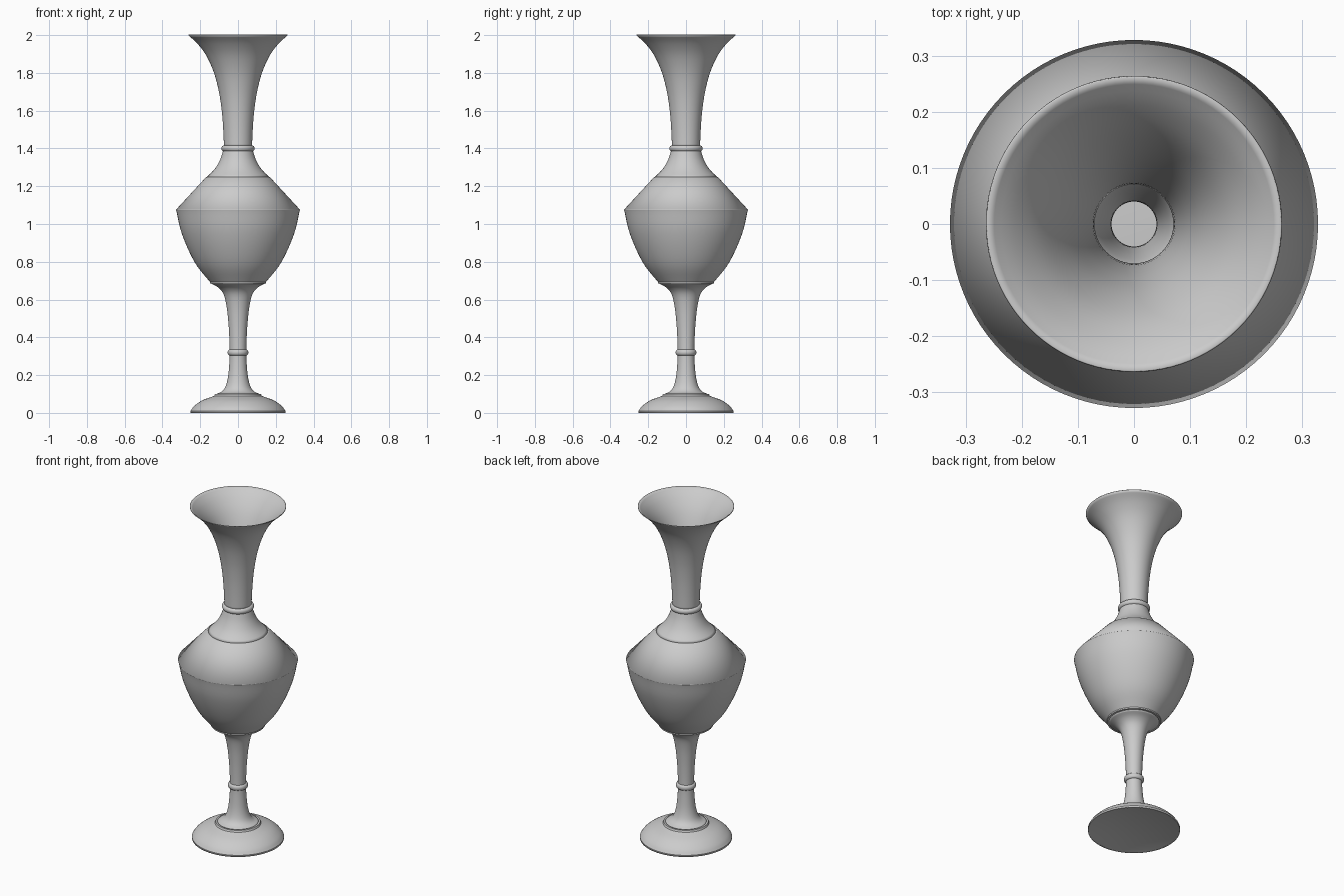
import bpy
import bmesh
import math
from mathutils import Matrix, Vector

STEPS = 96
WALL = 0.004

cube = bpy.data.objects.get("Cube")
if cube:
    bpy.data.objects.remove(cube, do_unlink=True)

# One plain grey for the whole vase
grey = bpy.data.materials.new("plain grey")
grey.use_nodes = True
colour = (0.6, 0.6, 0.6, 1)
grey.diffuse_color = colour
grey.node_tree.nodes["Principled BSDF"].inputs["Base Color"].default_value = colour


def smooth_curve(points, cuts=4):
    """Pass a smooth curve through the (radius, height) points."""
    pts = [Vector(p) for p in points]
    padded = [2 * pts[0] - pts[1]] + pts + [2 * pts[-1] - pts[-2]]
    result = []
    for a, b, c, d in zip(padded, padded[1:], padded[2:], padded[3:]):
        for i in range(cuts):
            t = i / cuts
            result.append(b + (c - a) * t / 2
                          + (a - 2.5 * b + 2 * c - d / 2) * t ** 2
                          + (1.5 * (b - c) + (d - a) / 2) * t ** 3)
    return result + [pts[-1]]


def lathe(name, profile, wall=0):
    """Turn a profile listed from bottom to top around the z axis."""
    bm = bmesh.new()
    verts = [bm.verts.new((r, 0, z)) for r, z in profile]
    edges = [bm.edges.new(pair) for pair in zip(verts, verts[1:])]
    bmesh.ops.spin(bm, geom=verts + edges, cent=(0, 0, 0), axis=(0, 0, 1),
                   angle=math.tau, steps=STEPS, use_duplicate=False)
    bmesh.ops.remove_doubles(bm, verts=bm.verts, dist=0.00005)
    # Keep every normal pointing out of the turned surface
    bm.normal_update()
    lean = sum(f.normal.dot(Vector((f.calc_center_median().x,
                                    f.calc_center_median().y, 0)))
               for f in bm.faces)
    if lean < 0:
        bmesh.ops.reverse_faces(bm, faces=bm.faces)
    mesh = bpy.data.meshes.new(name)
    bm.to_mesh(mesh)
    bm.free()
    obj = bpy.data.objects.new(name, mesh)
    bpy.context.collection.objects.link(obj)
    mesh.materials.append(grey)
    if wall:
        shell = obj.modifiers.new("wall", "SOLIDIFY")
        shell.thickness = wall
        shell.offset = -1
    bpy.ops.object.select_all(action="DESELECT")
    obj.select_set(True)
    bpy.context.view_layer.objects.active = obj
    bpy.ops.object.shade_smooth_by_angle(angle=math.radians(30))
    return obj


def bead(name, radius, height, half_width, half_height):
    """A rounded ring around the stem or neck."""
    arc = [math.pi * (i / 10 - 0.5) for i in range(11)]
    lathe(name, [(radius + half_width * math.cos(a),
                  height + half_height * math.sin(a)) for a in arc])


# Foot: domed plate with a small step on top
dome = smooth_curve([(0.252, 0.01), (0.232, 0.036), (0.19, 0.066), (0.126, 0.09)])
lathe("foot", [(0.252, 0)] + dome + [(0.122, 0.1), (0.112, 0.101)], WALL)

# Slightly hollow underside closing the foot
lathe("foot_underside", [(0, 0.025), (0.13, 0.025), (0.24, 0.002), (0.252, 0)])

# Stem: flares into the foot below and the bowl above
lathe("stem", smooth_curve([
    (0.112, 0.101), (0.085, 0.114), (0.066, 0.14), (0.053, 0.19), (0.046, 0.26),
    (0.044, 0.32), (0.046, 0.4), (0.051, 0.48), (0.06, 0.56), (0.075, 0.625),
    (0.1, 0.66), (0.138, 0.683)]), WALL)
bead("stem_ring", 0.044, 0.32, 0.011, 0.016)

# Body: rounded bowl below, cone-like shoulder above
bowl = smooth_curve([(0.148, 0.693), (0.215, 0.775), (0.266, 0.87),
                     (0.304, 0.97), (0.324, 1.06), (0.328, 1.076)])
lathe("bowl", [(0.138, 0.683), (0.148, 0.685)] + bowl, WALL)
lathe("shoulder", [(0.328, 1.076), (0.17, 1.247), (0.163, 1.25)], WALL)

# Neck: sweeps up from the shoulder to a trumpet mouth
lathe("neck_base", smooth_curve([(0.163, 1.25), (0.122, 1.293), (0.095, 1.34),
                                 (0.08, 1.385), (0.076, 1.4)]), WALL)
bead("neck_ring", 0.074, 1.4, 0.014, 0.016)
lathe("trumpet_mouth", smooth_curve([
    (0.074, 1.4), (0.078, 1.5), (0.086, 1.6), (0.101, 1.7), (0.127, 1.8),
    (0.167, 1.89), (0.215, 1.955), (0.264, 2)]), WALL)
